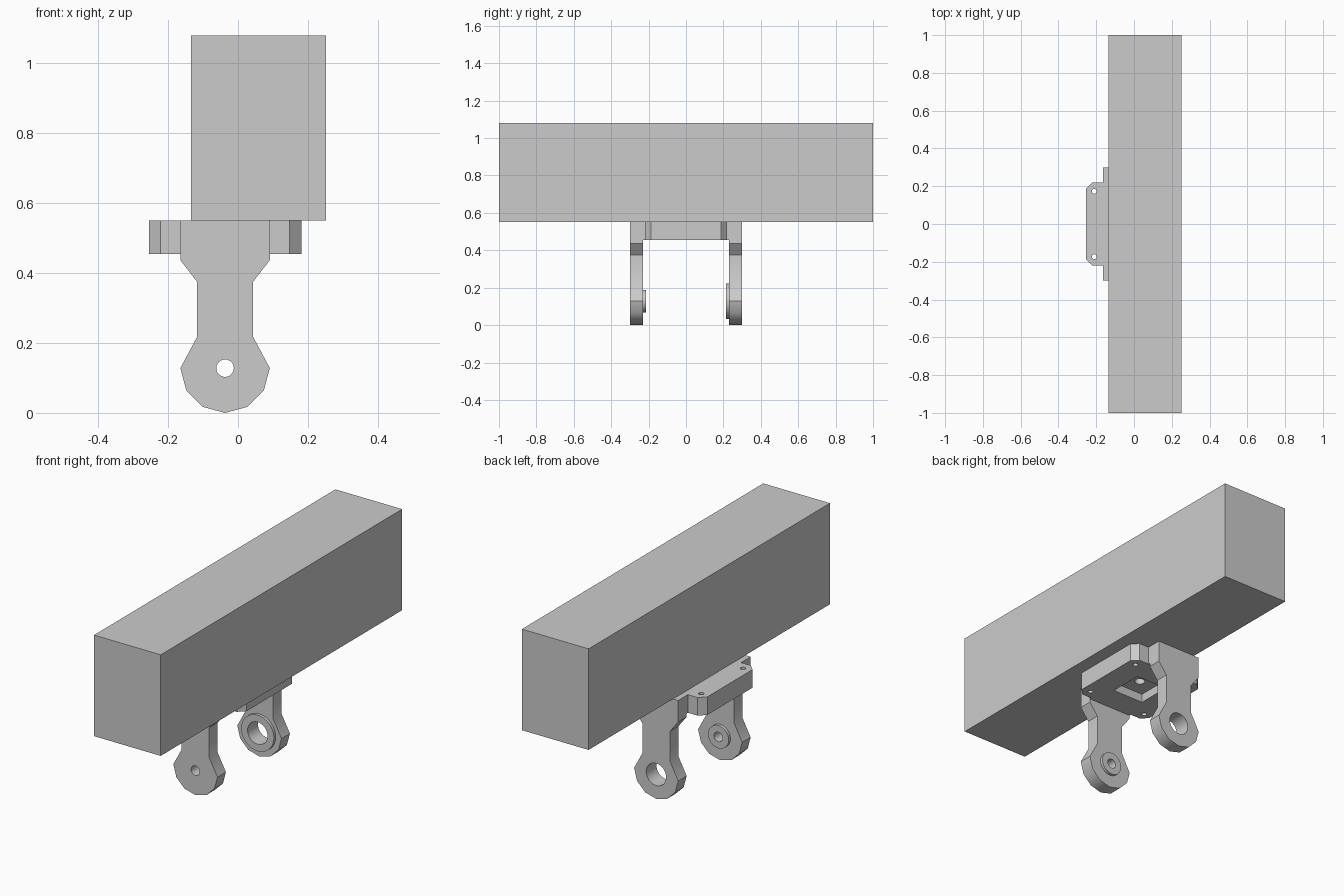
import bpy
import bmesh
import math
from mathutils import Matrix, Vector

cube = bpy.data.objects.get("Cube")
if cube:
    bpy.data.objects.remove(cube, do_unlink=True)

grey = bpy.data.materials.new("plain grey")
grey.use_nodes = True
colour = (0.6, 0.6, 0.6, 1)
grey.diffuse_color = colour
grey.node_tree.nodes["Principled BSDF"].inputs["Base Color"].default_value = colour

CX = -0.037           # bracket centre line
PIVOT_Z = 0.128       # height of the pivot holes
PLATE_LOW, PLATE_TOP = 0.455, 0.55


def finish(name, bm):
    bmesh.ops.recalc_face_normals(bm, faces=bm.faces)
    mesh = bpy.data.meshes.new(name)
    bm.to_mesh(mesh)
    bm.free()
    obj = bpy.data.objects.new(name, mesh)
    bpy.context.collection.objects.link(obj)
    mesh.materials.append(grey)
    return obj


def box(name, low, high):
    low, high = Vector(low), Vector(high)
    bm = bmesh.new()
    place = Matrix.Translation((low + high) / 2) @ Matrix.Diagonal((*(high - low), 1))
    bmesh.ops.create_cube(bm, size=1, matrix=place)
    return finish(name, bm)


def prism(name, start, travel):
    bm = bmesh.new()
    face = bm.faces.new([bm.verts.new(p) for p in start])
    side = bmesh.ops.extrude_face_region(bm, geom=[face])
    moved = [v for v in side["geom"] if isinstance(v, bmesh.types.BMVert)]
    bmesh.ops.translate(bm, verts=moved, vec=travel)
    return finish(name, bm)


def cylinder(name, centre, radius, depth, along_y=False):
    bm = bmesh.new()
    turn = Matrix.Rotation(math.pi / 2 if along_y else 0, 4, "X")
    bmesh.ops.create_cone(bm, cap_ends=True, segments=32, radius1=radius, radius2=radius,
                          depth=depth, matrix=Matrix.Translation(centre) @ turn)
    return finish(name, bm)


def combine(obj, other, operation):
    mod = obj.modifiers.new("combine", "BOOLEAN")
    mod.operation, mod.object, mod.solver = operation, other, "EXACT"
    bpy.ops.object.select_all(action="DESELECT")
    bpy.context.view_layer.objects.active = obj
    obj.select_set(True)
    bpy.ops.object.modifier_apply(modifier=mod.name)
    bpy.data.objects.remove(other, do_unlink=True)


def smooth(obj):
    bpy.ops.object.select_all(action="DESELECT")
    bpy.context.view_layer.objects.active = obj
    obj.select_set(True)
    bpy.ops.object.shade_smooth_by_angle(angle=math.radians(33))


# Long beam
box("beam", (-0.135, -1, PLATE_TOP), (0.252, 1, 1.08))

# Mounting plate: chamfered corners and a tab towards each arm
quarter = [(0.218, 0.187), (0.185, 0.22), (0.128, 0.22), (0.128, 0.23)]
half = quarter + [(-x, y) for x, y in reversed(quarter)]
outline = half + [(-x, -y) for x, y in half]
plate = prism("mounting_plate", [(CX + x, y, PLATE_LOW) for x, y in outline],
              (0, 0, PLATE_TOP - PLATE_LOW))

# Recess under the plate, centre hole and four screw holes
combine(plate, box("recess_cutter", (CX - 0.09, -0.09, 0.4), (CX + 0.09, 0.09, 0.5)), "DIFFERENCE")
combine(plate, cylinder("centre_cutter", (CX, 0, 0.5), 0.025, 0.3), "DIFFERENCE")
for sx in (-1, 1):
    for sy in (-1, 1):
        hole = cylinder("screw_cutter", (CX + sx * 0.173, sy * 0.173, 0.5), 0.013, 0.3)
        combine(plate, hole, "DIFFERENCE")
smooth(plate)

# Arms: straight neck above a twelve-sided eye
R = 0.128
side = [(R, PLATE_TOP), (R, 0.437), (0.08, 0.375), (0.08, 0.218)]
eye = [(R * math.cos(math.radians(a)), PIVOT_Z - R * math.sin(math.radians(a)))
       for a in range(0, 181, 30)]
arm_outline = side + eye + [(-x, z) for x, z in reversed(side)]


def arm(name, sign, boss_radius, hole_radius):
    obj = prism(name, [(CX + x, sign * 0.23, z) for x, z in arm_outline], (0, sign * 0.07, 0))
    boss = cylinder("boss", (CX, sign * 0.2325, PIVOT_Z), boss_radius, 0.035, True)
    combine(obj, boss, "UNION")
    hole = cylinder("pivot_cutter", (CX, sign * 0.26, PIVOT_Z), hole_radius, 0.3, True)
    combine(obj, hole, "DIFFERENCE")
    smooth(obj)


arm("front_arm", -1, 0.06, 0.025)
arm("back_arm", 1, 0.095, 0.058)
